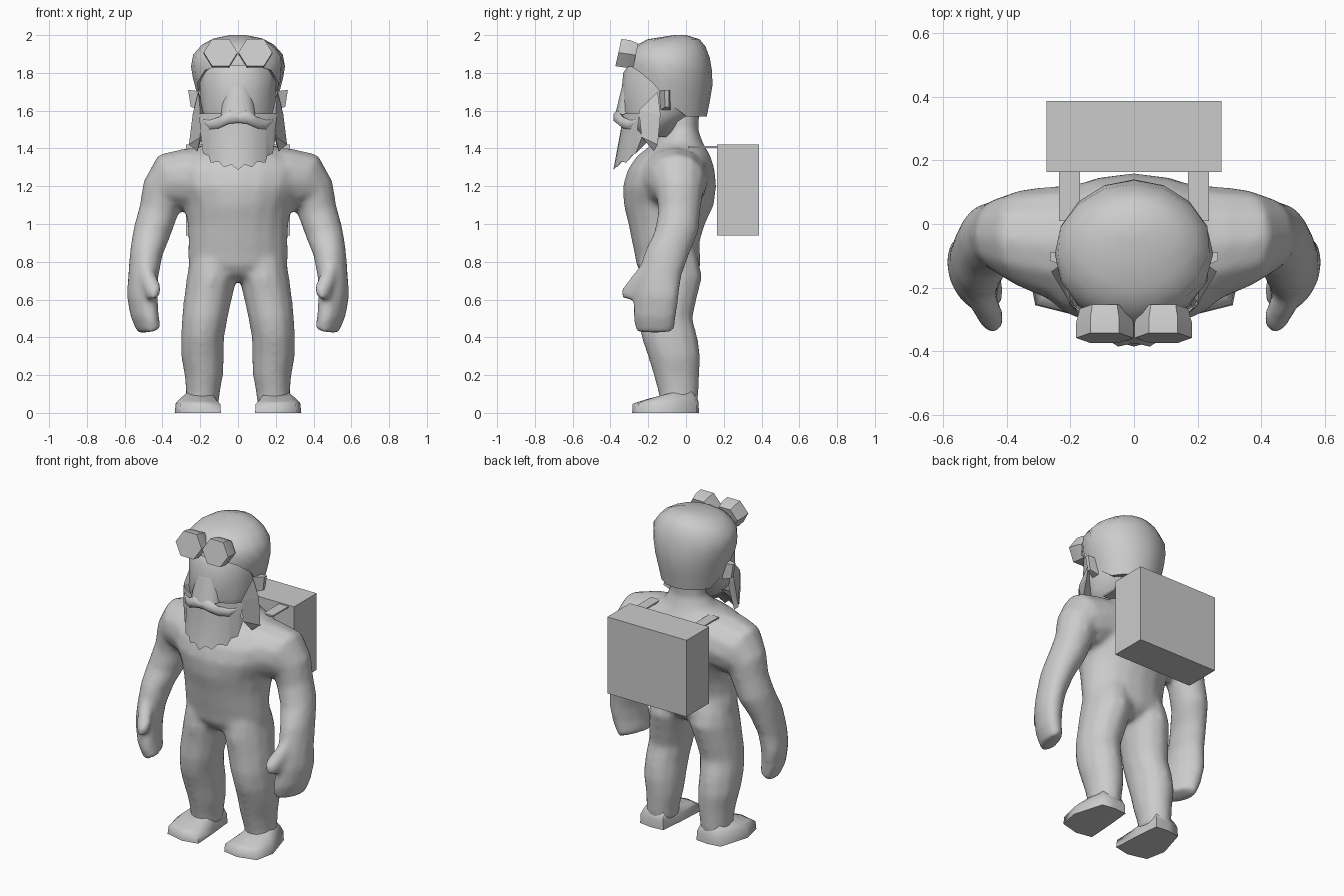
import bpy, bmesh, math
from mathutils import Vector, Matrix

if "Cube" in bpy.data.objects:
    bpy.data.objects.remove(bpy.data.objects["Cube"])

grey = bpy.data.materials.new("light_grey")
grey.diffuse_color = (0.6, 0.6, 0.6, 1)
grey.use_nodes = True
grey.node_tree.nodes["Principled BSDF"].inputs["Base Color"].default_value = grey.diffuse_color


def make(name, verts, faces, mirror=False, angle=None):
    """Mesh object; optional mirror in x; smooth below the given edge angle."""
    me = bpy.data.meshes.new(name)
    me.from_pydata([tuple(v) for v in verts], [], faces)
    bm = bmesh.new()
    bm.from_mesh(me)
    if mirror:
        dup = bmesh.ops.duplicate(bm, geom=bm.verts[:] + bm.edges[:] + bm.faces[:])["geom"]
        for v in dup:
            if isinstance(v, bmesh.types.BMVert):
                v.co.x *= -1
    bmesh.ops.recalc_face_normals(bm, faces=bm.faces)
    bm.to_mesh(me)
    bm.free()
    me.materials.append(grey)
    ob = bpy.data.objects.new(name, me)
    bpy.context.collection.objects.link(ob)
    if angle:
        bpy.ops.object.select_all(action='DESELECT')
        ob.select_set(True)
        bpy.context.view_layer.objects.active = ob
        bpy.ops.object.shade_smooth_by_angle(angle=math.radians(angle))
    return ob


def loft(name, rings, mirror=False, angle=60):
    """Skin a list of equal-length vertex rings and cap both ends."""
    n = len(rings[0])
    verts = [p for r in rings for p in r]
    faces = [(i * n + j, i * n + (j + 1) % n, (i + 1) * n + (j + 1) % n, (i + 1) * n + j)
             for i in range(len(rings) - 1) for j in range(n)]
    faces += [tuple(range(n)), tuple(range(len(verts) - n, len(verts)))]
    return make(name, verts, faces, mirror, angle)


def oval(z, cx, rx, yf, yb, n=14):
    """Horizontal oval between a front and a back y."""
    return [(cx + rx * math.sin(2 * math.pi * k / n),
             (yf + yb) / 2 - (yb - yf) / 2 * math.cos(2 * math.pi * k / n), z) for k in range(n)]


def limb_ring(x, y, z, ru, rv, tilt, yaw, n=12):
    """Oval across a limb: tilt in the xz plane, then turned about z."""
    a, rot = math.radians(tilt), Matrix.Rotation(-math.radians(yaw), 3, 'Z')
    u = rot @ Vector((math.sin(a), 0, math.cos(a))) * ru
    v = rot @ Vector((0, 1, 0)) * rv
    return [Vector((x, y, z)) + u * math.cos(2 * math.pi * k / n) + v * math.sin(2 * math.pi * k / n)
            for k in range(n)]


def lerp(table, t):
    """Piecewise linear lookup in rows of (key, values...), keys ascending."""
    if t <= table[0][0]:
        return table[0][1:]
    for a, b in zip(table, table[1:]):
        if t <= b[0]:
            f = (t - a[0]) / (b[0] - a[0])
            return [p + (q - p) * f for p, q in zip(a[1:], b[1:])]
    return table[-1][1:]


# torso and neck
body = loft("body", [oval(z, 0, *r, 18) for z, *r in [
    (.70, .1, -.18, .0), (.73, .2, -.23, .05), (.78, .262, -.262, .08), (.84, .268, -.272, .075),
    (.9, .264, -.285, .07), (1.0, .268, -.305, .1), (1.1, .288, -.33, .148), (1.2, .345, -.335, .16),
    (1.29, .365, -.308, .152), (1.36, .30, -.26, .13), (1.43, .16, -.17, .09), (1.5, .112, -.1, .065),
    (1.62, .11, -.1, .075)]])

# arms with mitten hands
arms = loft("arms", [limb_ring(*r) for r in [
    (.12, -.06, 1.25, .165, .195, 0, 0), (.26, -.06, 1.235, .168, .18, 8, 0),
    (.355, -.045, 1.215, .168, .155, 24, 0), (.402, -.035, 1.16, .12, .125, 56, 0),
    (.42, -.035, 1.07, .106, .113, 72, 0),
    (.455, -.05, .96, .101, .118, 75, 0), (.485, -.10, .85, .088, .122, 80, 6),
    (.502, -.14, .72, .078, .118, 88, 14), (.507, -.155, .62, .076, .125, 92, 20),
    (.495, -.165, .52, .068, .122, 102, 20), (.47, -.165, .433, .054, .11, 108, 20)]], True, 50)

# thumbs
thumbs = loft("thumbs", [limb_ring(*r, 10) for r in [
    (.50, -.2, .79, .03, .04, 90, 20), (.47, -.25, .71, .045, .05, 100, 20),
    (.45, -.29, .655, .045, .055, 105, 20), (.447, -.3, .605, .034, .04, 110, 20)]], True)

# legs
legs = loft("legs", [oval(z, *r, 12) for z, *r in [
    (.9, .12, .1, -.22, .04), (.8, .133, .125, -.25, .07), (.72, .138, .134, -.26, .088),
    (.6, .16, .128, -.253, .058), (.5, .176, .122, -.253, .036), (.4, .188, .116, -.238, .063),
    (.3, .188, .115, -.203, .078), (.2, .181, .103, -.173, .073), (.1, .186, .09, -.146, .067),
    (.04, .19, .092, -.14, .062)]], True)

# fuse the body parts into one soft skin
bpy.ops.object.select_all(action='DESELECT')
for ob in (body, arms, thumbs, legs):
    ob.select_set(True)
bpy.context.view_layer.objects.active = body
bpy.ops.object.join()
skin = body.modifiers.new("fuse", 'REMESH')
skin.mode, skin.voxel_size, skin.use_smooth_shade = 'VOXEL', .016, True
soft = body.modifiers.new("soften", 'SMOOTH')
soft.factor, soft.iterations = .5, 10

# boots: one outline, shrunk toward the ankle as it rises
sole = [(.09, -.265), (.19, -.285), (.31, -.255), (.335, -.13), (.28, .055), (.2, .068), (.115, .06), (.1, -.1)]
loft("boots", [[(.19 + (x - .19) * s, -.04 + (y + .04) * t, z + slope * (y + .04)) for x, y in sole]
               for z, s, t, slope in [(0, 1, 1, 0), (.055, .96, .99, .03), (.085, .8, .85, .1),
                                      (.115, .6, .6, .15)]], True, 70)

# face
loft("face", [oval(z, 0, *r) for z, *r in [
    (1.46, .12, -.27, -.06), (1.54, .185, -.32, -.02), (1.6, .2, -.345, .08),
    (1.7, .205, -.342, .1), (1.8, .21, -.332, .11), (1.88, .2, -.28, .1)]])

# broad low nose
loft("nose", [oval(z, 0, *r, 10) for z, *r in [
    (1.74, .06, -.336, -.25), (1.65, .085, -.358, -.25), (1.58, .095, -.375, -.25)]])

# cap: columns run from the crown to a rim that is high over the brow
shape = [(1.57, .182, -.24, .11), (1.65, .205, -.29, .126), (1.73, .228, -.315, .14), (1.81, .248, -.325, .138),
         (1.88, .25, -.315, .126), (1.94, .205, -.275, .103), (1.98, .14, -.2, .07), (2.0, .04, -.06, .0)]
rim = [(-.29, 1.84), (-.22, 1.79), (-.13, 1.70), (-.06, 1.58), (0, 1.57)]
N, cap = 16, []
for t in (0, .05, .14, .28, .45, .62, .8, 1):
    row = []
    for k in range(N):
        a = 2 * math.pi * k / N
        low = lerp(rim, -.09 - .23 * math.cos(a))[0]
        z = 2.0 + (low - 2.0) * t
        rx, yf, yb = lerp(shape, z)
        row.append((rx * math.sin(a), (yf + yb) / 2 - (yb - yf) / 2 * math.cos(a), z))
    cap.append(row)
cap.append([(x * .8, -.08 + (y + .08) * .8, z + .01) for x, y, z in cap[-1]])
loft("cap", cap)

# goggles: two tilted six-sided cups on the brow
rings = []
for depth, s in ((0, 1), (.05, 1), (.095, .86)):
    rings.append([(.092 + .09 * s * math.cos(k * math.pi / 3),
                   -.358 + depth * .97 + .22 * .083 * s * math.sin(k * math.pi / 3),
                   1.908 - depth * .15 + .083 * s * math.sin(k * math.pi / 3)) for k in range(6)])
loft("goggles", rings, True, 40)

# ears: flaring plates
loft("ears", [[(.18, -.15, 1.7), (.18, -.08, 1.7), (.18, -.08, 1.6), (.18, -.14, 1.6)],
              [(.264, -.115, 1.71), (.264, -.09, 1.71), (.25, -.09, 1.62), (.25, -.11, 1.62)]], True, 20)

# beard: half outline of ragged tips, sheet in front and slope back to the throat
tips = [(0, -.385, 1.285), (.035, -.375, 1.315), (.075, -.365, 1.30), (.1, -.345, 1.33),
        (.145, -.315, 1.325), (.155, -.29, 1.36), (.185, -.265, 1.375), (.2, -.23, 1.47)]
tips = [(-x, y, z) for x, y, z in tips[:0:-1]] + tips
n = len(tips)
mid = [(x, -.345 + 2.2 * x * x, 1.5) for x, y, z in tips]
top = [(x * 1.03, -.345 + 2.5 * x * x, 1.585) for x, y, z in tips]
back = [(x * .7, -.2 + 1.5 * x * x, 1.5) for x, y, z in tips]
make("beard", top + mid + tips + back, [(r * n + j, r * n + j + 1, (r + 1) * n + j + 1, (r + 1) * n + j)
                                        for r in range(3) for j in range(n - 1)], False, 40)

# sideburns: pointed locks below the ears
make("sideburns", [(.21, -.15, 1.7), (.2, -.25, 1.6), (.24, -.135, 1.58), (.26, -.15, 1.42),
                   (.2, -.235, 1.46), (.215, -.17, 1.385), (.16, -.18, 1.55)],
     [(0, 1, 2), (1, 4, 3, 2), (4, 5, 3), (0, 6, 1), (1, 6, 4), (4, 6, 5), (5, 6, 3), (3, 6, 2), (2, 6, 0)], True)

# moustache: tapering across x, tips curled up
mous = []
for x, y, z, r in [(0, -.36, 1.56, .024), (.05, -.363, 1.566, .036), (.1, -.335, 1.537, .03),
                   (.15, -.295, 1.525, .024), (.195, -.255, 1.553, .003)]:
    mous.append([(x, y + .7 * r * math.sin(k * math.pi / 3), z + r * math.cos(k * math.pi / 3)) for k in range(6)])
loft("moustache", mous, True, 60)


def box(name, lo, hi, mirror=False):
    verts = [(x, y, z) for x in (lo[0], hi[0]) for y in (lo[1], hi[1]) for z in (lo[2], hi[2])]
    make(name, verts, [(0, 1, 3, 2), (4, 6, 7, 5), (0, 4, 5, 1), (2, 3, 7, 6), (0, 2, 6, 4), (1, 5, 7, 3)], mirror)


# backpack and shoulder straps
box("backpack", (-.275, .163, .94), (.275, .387, 1.42))
box("straps", (.17, .01, 1.403), (.235, .17, 1.412), True)
